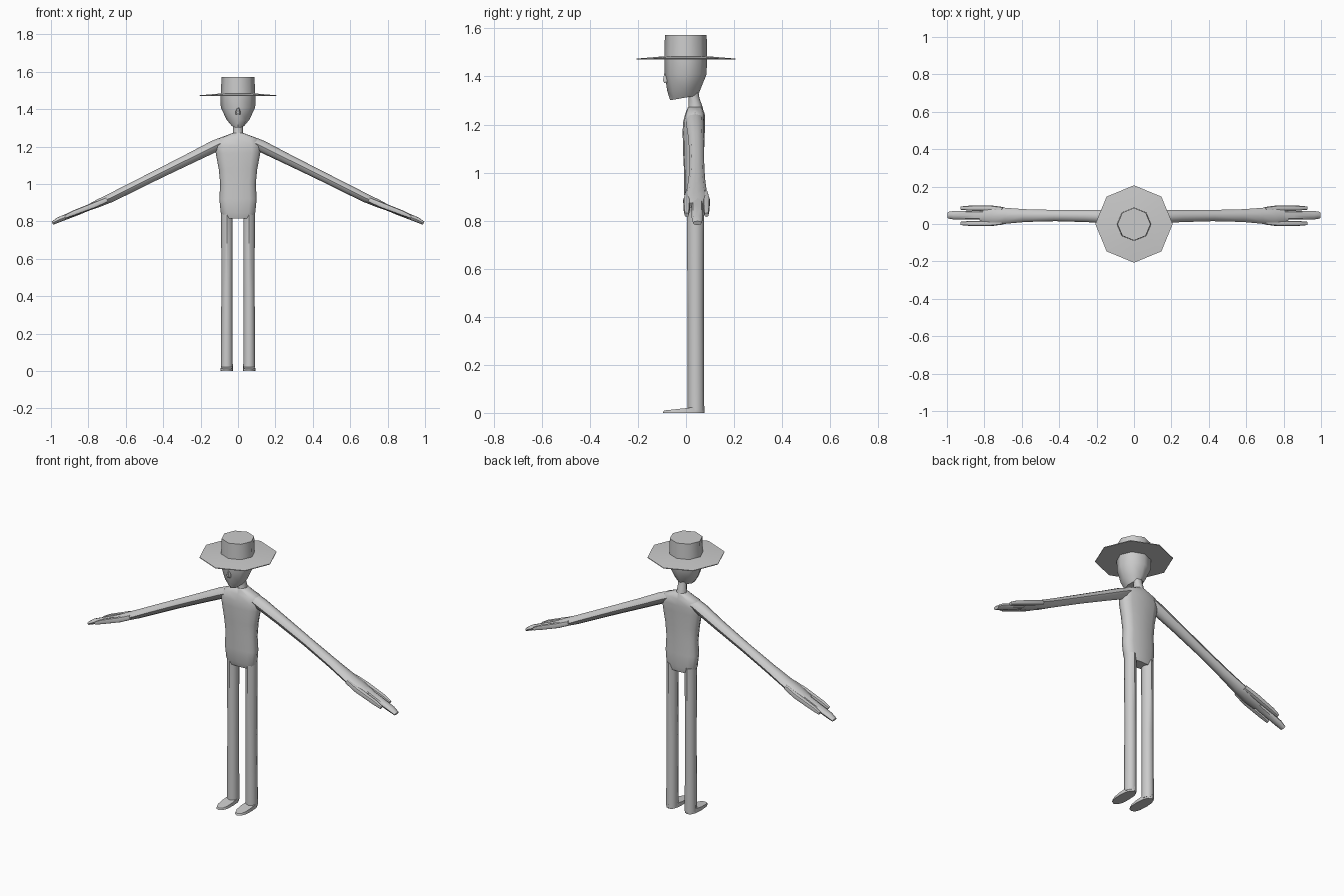
import bpy, bmesh, math
from mathutils import Vector as V


def loft(name, rings, n=8, power=1.0, mirror=False):
    """Skin closed rings; each ring is (centre, half-axis u, half-axis v)."""
    bm = bmesh.new()
    loops = []
    for c, u, v in rings:
        loop = []
        for i in range(n):
            a = 2 * math.pi * i / n
            ca, sa = math.cos(a), math.sin(a)
            s = math.copysign(abs(ca) ** power, ca)
            t = math.copysign(abs(sa) ** power, sa)
            loop.append(bm.verts.new(V(c) + V(u) * s + V(v) * t))
        loops.append(loop)
    for a, b in zip(loops, loops[1:]):
        for i in range(n):
            j = (i + 1) % n
            bm.faces.new((a[i], a[j], b[j], b[i]))
    bm.faces.new(loops[0])
    bm.faces.new(loops[-1])
    bmesh.ops.recalc_face_normals(bm, faces=bm.faces)
    me = bpy.data.meshes.new(name)
    bm.to_mesh(me)
    bm.free()
    for p in me.polygons:
        p.use_smooth = True
    me.set_sharp_from_angle(angle=math.radians(50))
    ob = bpy.data.objects.new(name, me)
    bpy.context.collection.objects.link(ob)
    if mirror:
        m = ob.modifiers.new("Mirror", 'MIRROR')
        m.use_axis[0] = True
        m.use_mirror_merge = False
    return ob


def flat(z, rx, front, back, x=0.0, tilt=0.0):
    """Horizontal ring given its front and back y; tilt raises the back."""
    return ((x, (front + back) / 2, z), (rx, 0, 0), (0, (back - front) / 2, tilt))


# Hat: octagonal brim and crown
loft("hat_brim", [flat(1.470, .207, -.207, .207), flat(1.474, .207, -.207, .207),
                  flat(1.484, .09, -.09, .09)])
loft("hat_crown", [flat(1.475, .092, -.09, .088), flat(1.573, .088, -.088, .086)])

# Head with tapered jaw, and a small nose
loft("head", [flat(1.48, .094, -.09, .087), flat(1.41, .092, -.089, .086),
              flat(1.345, .062, -.078, .062, tilt=.006),
              flat(1.311, .034, -.066, .05, tilt=.01)])
loft("nose", [flat(1.412, .004, -.092, -.07), flat(1.384, .014, -.098, -.07),
              flat(1.372, .012, -.092, -.07)], n=6)

# Neck, leaning back into the shoulders
loft("neck", [flat(1.345, .026, .008, .05), flat(1.31, .026, .01, .056),
              flat(1.27, .028, .01, .07), flat(1.24, .034, .0, .075)])

# Torso
loft("torso", [flat(1.272, .03, .008, .068), flat(1.243, .107, -.004, .078),
               flat(1.205, .122, -.013, .08), flat(1.165, .119, -.014, .078),
               flat(1.08, .103, -.012, .075), flat(1.0, .095, -.008, .074),
               flat(.92, .1, -.008, .075), flat(.845, .092, -.004, .076),
               flat(.815, .078, .006, .07)], n=12, power=.7)

# Legs and feet
loft("legs", [flat(.85, .031, .004, .076, .059), flat(.42, .03, .006, .074, .059),
              flat(.01, .032, .006, .076, .06)], mirror=True)
loft("feet", [flat(0, .034, -.096, .076, .06), flat(.019, .032, -.092, .076, .06, tilt=.009)],
     n=12, power=.8, mirror=True)

# Arms: rings run down a sloping axis
N = V((.447, 0, .895))


def limb(points):
    """Each point: x, z, centre y, half width in y, half thickness."""
    return [((x, y, z), (0, w, 0), N * t) for x, z, y, w, t in points]


loft("arms", limb([(.07, 1.228, .037, .036, .028), (.13, 1.2, .038, .037, .032),
                   (.25, 1.14, .043, .033, .029), (.42, 1.056, .045, .03, .026),
                   (.58, .976, .045, .034, .025), (.68, .926, .044, .042, .024),
                   (.75, .895, .043, .05, .021), (.82, .864, .044, .04, .014)]), mirror=True)

# Fingers: one long in the middle, one short on either side
loft("middle_fingers", limb([(.74, .9, .047, .024, .016), (.85, .852, .047, .024, .016),
                             (.96, .808, .047, .023, .014), (.993, .79, .047, .018, .009)]),
     power=.8, mirror=True)
for name, y in (("front_fingers", .003), ("back_fingers", .085)):
    inner = y + (.044 - y) * .15
    loft(name, limb([(.70, .916, inner, .012, .014), (.77, .886, y, .015, .016),
                     (.88, .844, y, .013, .014), (.925, .824, y, .009, .009)]),
         power=.8, mirror=True)
